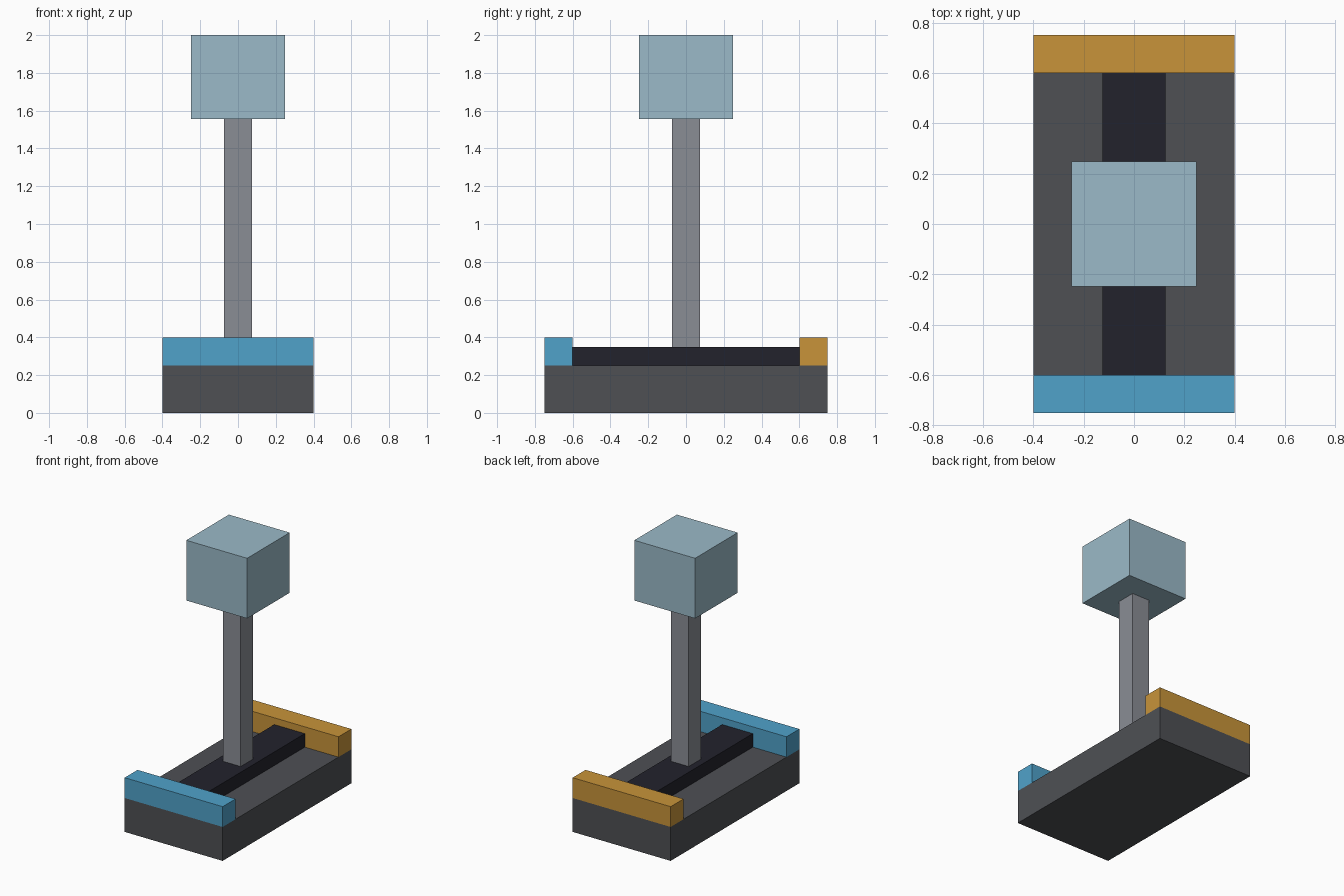
import bpy

if "Cube" in bpy.data.objects:
    bpy.data.objects.remove(bpy.data.objects["Cube"], do_unlink=True)


def material(name, *srgb):
    """Flat material from 0-255 display colour, converted to linear."""
    lin = [((c / 255 + 0.055) / 1.055) ** 2.4 for c in srgb]
    mat = bpy.data.materials.new(name)
    mat.use_nodes = True
    mat.diffuse_color = (*lin, 1)
    mat.node_tree.nodes["Principled BSDF"].inputs["Base Color"].default_value = (*lin, 1)
    return mat


def box(name, half_x, y0, y1, z0, z1, mat):
    """Box centred on x, spanning the given y and z ranges."""
    bpy.ops.mesh.primitive_cube_add(size=1, location=(0, (y0 + y1) / 2, (z0 + z1) / 2))
    obj = bpy.context.object
    obj.name = name
    obj.scale = (2 * half_x, y1 - y0, z1 - z0)
    bpy.ops.object.transform_apply(location=False, rotation=False, scale=True)
    obj.data.materials.append(mat)
    return obj


dark_grey = material("dark grey", 78, 80, 84)
near_black = material("near black", 34, 34, 44)
mid_grey = material("mid grey", 138, 141, 149)
pale_blue = material("pale blue", 155, 186, 200)
blue = material("blue", 80, 162, 202)
amber = material("amber", 200, 148, 58)

# Base slab with a raised centre slot
box("base", 0.4, -0.75, 0.75, 0, 0.25, dark_grey)
box("slot", 0.125, -0.6, 0.6, 0.25, 0.35, near_black)

# Coloured end bars
box("front_bar", 0.4, -0.75, -0.6, 0.25, 0.4, blue)
box("back_bar", 0.4, 0.6, 0.75, 0.25, 0.4, amber)

# Lever shaft and its block handle
box("shaft", 0.073, -0.073, 0.073, 0.35, 1.556, mid_grey)
box("handle", 0.248, -0.248, 0.248, 1.556, 2, pale_blue)
